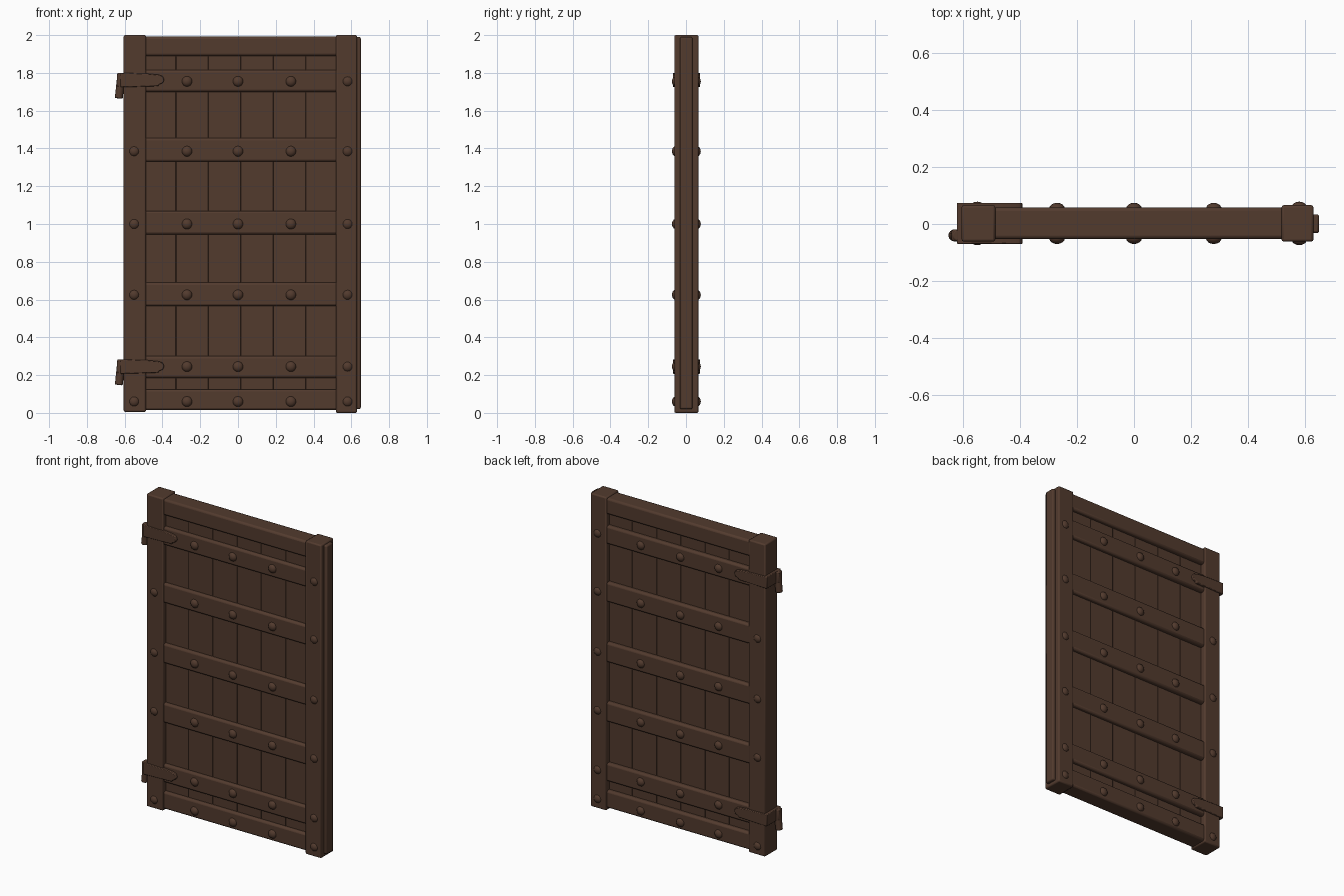
import bpy
import bmesh
from math import radians, pi, cos, sin
from mathutils import Matrix, Vector

cube = bpy.data.objects.get("Cube")
if cube:
    bpy.data.objects.remove(cube, do_unlink=True)

wood = bpy.data.materials.new("dark brown wood")
wood.use_nodes = True
colour = (0.085, 0.043, 0.027, 1)
wood.diffuse_color = colour
wood.node_tree.nodes["Principled BSDF"].inputs["Base Color"].default_value = colour
wood.node_tree.nodes["Principled BSDF"].inputs["Roughness"].default_value = 0.8


def finish(name, bm, bevel=0.0):
    bmesh.ops.recalc_face_normals(bm, faces=bm.faces[:])
    mesh = bpy.data.meshes.new(name)
    bm.to_mesh(mesh)
    bm.free()
    mesh.materials.append(wood)
    obj = bpy.data.objects.new(name, mesh)
    bpy.context.collection.objects.link(obj)
    if bevel:
        mod = obj.modifiers.new("worn edges", "BEVEL")
        mod.width = bevel
        mod.segments = 2
        mod.limit_method = "ANGLE"
    bpy.ops.object.select_all(action="DESELECT")
    obj.select_set(True)
    bpy.context.view_layer.objects.active = obj
    bpy.ops.object.shade_smooth_by_angle(angle=radians(40))
    return obj


def box(name, x, y, z, bevel=0.008):
    bm = bmesh.new()
    bmesh.ops.create_cube(bm, size=1)
    for v in bm.verts:
        v.co = Vector([(r[0] + r[1]) / 2 + c * (r[1] - r[0])
                       for c, r in zip(v.co, (x, y, z))])
    return finish(name, bm, bevel)


def prism(name, outline, y, bevel):
    # Outline in x and z, extruded through the thickness of the door
    bm = bmesh.new()
    face = bm.faces.new([bm.verts.new((px, y[0], pz)) for px, pz in outline])
    out = bmesh.ops.extrude_face_region(bm, geom=[face])
    new = [g for g in out["geom"] if isinstance(g, bmesh.types.BMVert)]
    bmesh.ops.translate(bm, verts=new, vec=(0, y[1] - y[0], 0))
    return finish(name, bm, bevel)


# Recessed vertical planks
count = 6
left, right = -0.5, 0.53
step = (right - left) / count
for i in range(count):
    box(f"plank_{i + 1}", (left + i * step, left + (i + 1) * step),
        (-0.031, 0.031), (0.03, 1.95), 0.003)

# Upright stiles and the narrow closing edge
box("right_stile", (-0.605, -0.487), (-0.062, 0.066), (0.005, 2))
box("left_stile", (0.518, 0.63), (-0.062, 0.066), (0, 2))
box("closing_edge", (0.6, 0.65), (-0.032, 0.034), (0.02, 1.99))

# Cross rails
rails = [(0.015, 0.125), (0.185, 0.3), (0.565, 0.69),
         (0.945, 1.07), (1.33, 1.455), (1.7, 1.815), (1.89, 1.992)]
for i, z in enumerate(rails):
    box(f"rail_{i + 1}", (-0.5, 0.53), (-0.053, 0.058), z, 0.012)


# Domed studs, front and back
def stud(name, x, z, surface):
    bm = bmesh.new()
    for side in (-1, 1):
        dome = bmesh.ops.create_uvsphere(bm, u_segments=16, v_segments=10, radius=0.028)
        bmesh.ops.scale(bm, verts=dome["verts"], vec=(1, 0.8, 1))
        bmesh.ops.translate(bm, verts=dome["verts"], vec=(x, 0.002 + side * surface, z))
    finish(name, bm)


for row, z in enumerate((0.06, 0.245, 0.625, 1.0, 1.385, 1.755)):
    for col, x in enumerate((-0.27, 0, 0.28)):
        stud(f"rail_stud_{row + 1}_{col + 1}", x, z, 0.05)
    stud(f"left_stile_stud_{row + 1}", 0.58, z, 0.054)
    if row not in (1, 5):
        stud(f"right_stile_stud_{row + 1}", -0.55, z, 0.054)

# Hinges: strap wrapping the stile, with a tilted hanging pin
for name, z in (("lower", 0.245), ("upper", 1.762)):
    strap = [(-0.622, z - 0.038), (-0.42, z - 0.032)]
    for k in range(5):
        a = -pi / 2 + pi * k / 4
        strap.append((-0.42 + 0.03 * cos(a), z + 0.002 + 0.026 * sin(a)))
    strap += [(-0.48, z + 0.034), (-0.622, z + 0.038)]
    prism(f"{name}_hinge_strap", strap, (-0.07, 0.074), 0.006)
    box(f"{name}_hinge_tongue", (-0.64, -0.6), (-0.06, -0.02),
        (z - 0.035, z + 0.036), 0.006)
    bm = bmesh.new()
    bmesh.ops.create_cone(bm, cap_ends=True, segments=16, radius1=0.021,
                          radius2=0.021, depth=0.135,
                          matrix=Matrix.Translation((-0.624, -0.04, z - 0.03))
                          @ Matrix.Rotation(radians(6), 4, "Y"))
    finish(f"{name}_hinge_pin", bm, 0.005)
